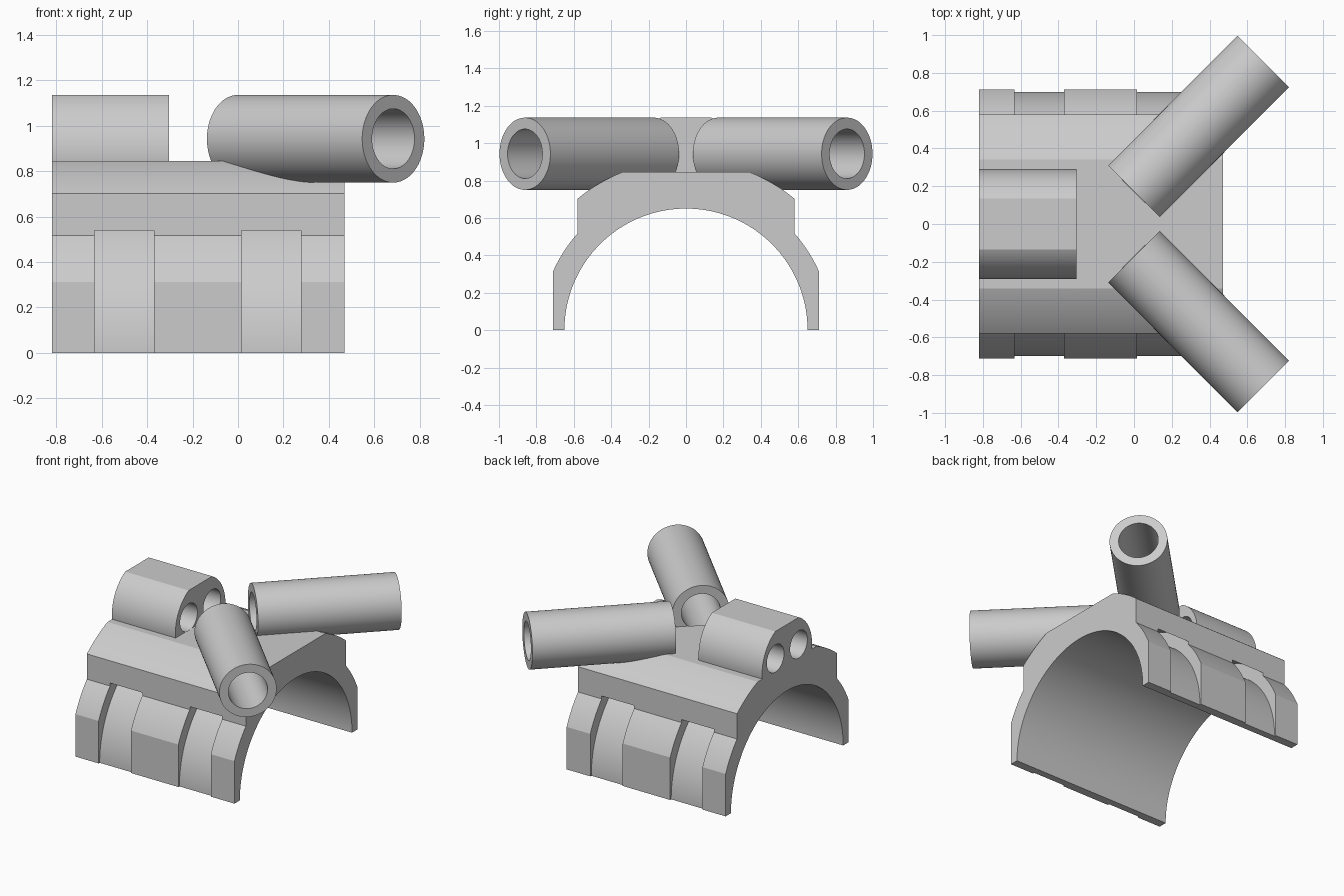
import bpy, bmesh, math
from mathutils import Matrix, Vector

cube = bpy.data.objects.get("Cube")
if cube:
    bpy.data.objects.remove(cube, do_unlink=True)

grey = bpy.data.materials.new("light grey")
grey.use_nodes = True
grey.diffuse_color = (0.6, 0.6, 0.6, 1)
grey.node_tree.nodes["Principled BSDF"].inputs["Base Color"].default_value = (0.6, 0.6, 0.6, 1)

X0, X1 = -0.82, 0.47      # saddle ends
TUBE_Z = 0.943


def make(name, bm):
    bmesh.ops.recalc_face_normals(bm, faces=bm.faces)
    mesh = bpy.data.meshes.new(name)
    bm.to_mesh(mesh)
    bm.free()
    mesh.materials.append(grey)
    ob = bpy.data.objects.new(name, mesh)
    bpy.context.scene.collection.objects.link(ob)
    return ob


def extrude_x(name, outline, x0, x1):
    """Prism along x from a (y, z) outline."""
    bm = bmesh.new()
    face = bm.faces.new([bm.verts.new((x0, y, z)) for y, z in outline])
    new = bmesh.ops.extrude_face_region(bm, geom=[face])["geom"]
    bmesh.ops.translate(bm, vec=(x1 - x0, 0, 0),
                        verts=[v for v in new if isinstance(v, bmesh.types.BMVert)])
    return make(name, bm)


def rod(name, start, end, radius):
    start, end = Vector(start), Vector(end)
    axis = end - start
    turn = axis.to_track_quat("Z", "Y").to_matrix().to_4x4()
    bm = bmesh.new()
    bmesh.ops.create_cone(bm, cap_ends=True, segments=96, radius1=radius, radius2=radius,
                          depth=axis.length, matrix=Matrix.Translation((start + end) / 2) @ turn)
    return make(name, bm)


def arc(r, a0, a1, n, cz=0.0):
    """Points on a circle, angles measured from +y towards +z."""
    return [(r * math.cos(a0 + (a1 - a0) * i / n), cz + r * math.sin(a0 + (a1 - a0) * i / n))
            for i in range(n + 1)]


def cut(ob, cutters):
    for c in cutters:
        mod = ob.modifiers.new("cut", "BOOLEAN")
        mod.operation, mod.solver, mod.object = "DIFFERENCE", "EXACT", c
    deps = bpy.context.evaluated_depsgraph_get()
    mesh = bpy.data.meshes.new_from_object(ob.evaluated_get(deps))
    ob.modifiers.clear()
    ob.data = mesh


# Saddle: stepped arch, half outline mirrored
FLANK, CROWN, WALL, SIDE, TOP = 0.777, 0.911, 0.58, 0.712, 0.845
half = [(SIDE, 0)]
half += arc(FLANK, math.acos(SIDE / FLANK), math.acos(WALL / FLANK), 10)
half += arc(CROWN, math.acos(WALL / CROWN), math.asin(TOP / CROWN), 12)
outline = half + [(-y, z) for y, z in reversed(half)] + arc(0.65, math.pi, 0, 96)
saddle = extrude_x("saddle", outline, X0, X1)

# Strap slots: ring-shaped channels through the saddle
slots = []
for x0, x1 in ((-0.632, -0.37), (0.015, 0.278)):
    a = 0.2
    ring = arc(0.792, -a, math.pi + a, 96) + arc(0.70, math.pi + a, -a, 96)
    slots.append(extrude_x("slot_cutter", ring, x0, x1))

# Rear block: rounded housing with a flat top
R, CZ, BLOCK_TOP = 0.29, 0.88, 1.136
a = math.asin((BLOCK_TOP - CZ) / R)
low = -math.asin(0.08 / R)
block = extrude_x("rear_block", arc(R, low, a, 24, CZ) + arc(R, math.pi - a, math.pi - low, 24, CZ),
                  X0, -0.305)
block_bores = [rod("block_bore_cutter", (X0 - 0.1, s * 0.135, 0.938), (-0.304, s * 0.135, 0.938), 0.1)
               for s in (1, -1)]

# Angled tubes with open bores
tubes, bores = [], []
for s, side in ((1, "back"), (-1, "front")):
    start, end = Vector((0, s * 0.173, TUBE_Z)), Vector((0.684, s * 0.861, TUBE_Z))
    step = (end - start).normalized() * 0.002
    tubes.append(rod(side + "_tube", start, end, 0.193))
    bores.append(rod("bore_cutter", start - step, end + step, 0.132))

cut(saddle, slots + block_bores + bores)
cut(block, block_bores)
for tube, bore in zip(tubes, bores):
    cut(tube, [bore])
for c in slots + block_bores + bores:
    bpy.data.objects.remove(c, do_unlink=True)

# Smooth the round surfaces and keep the corners sharp
bpy.ops.object.select_all(action="DESELECT")
for ob in [saddle, block] + tubes:
    ob.select_set(True)
    bpy.context.view_layer.objects.active = ob
bpy.ops.object.shade_smooth_by_angle(angle=math.radians(17))
